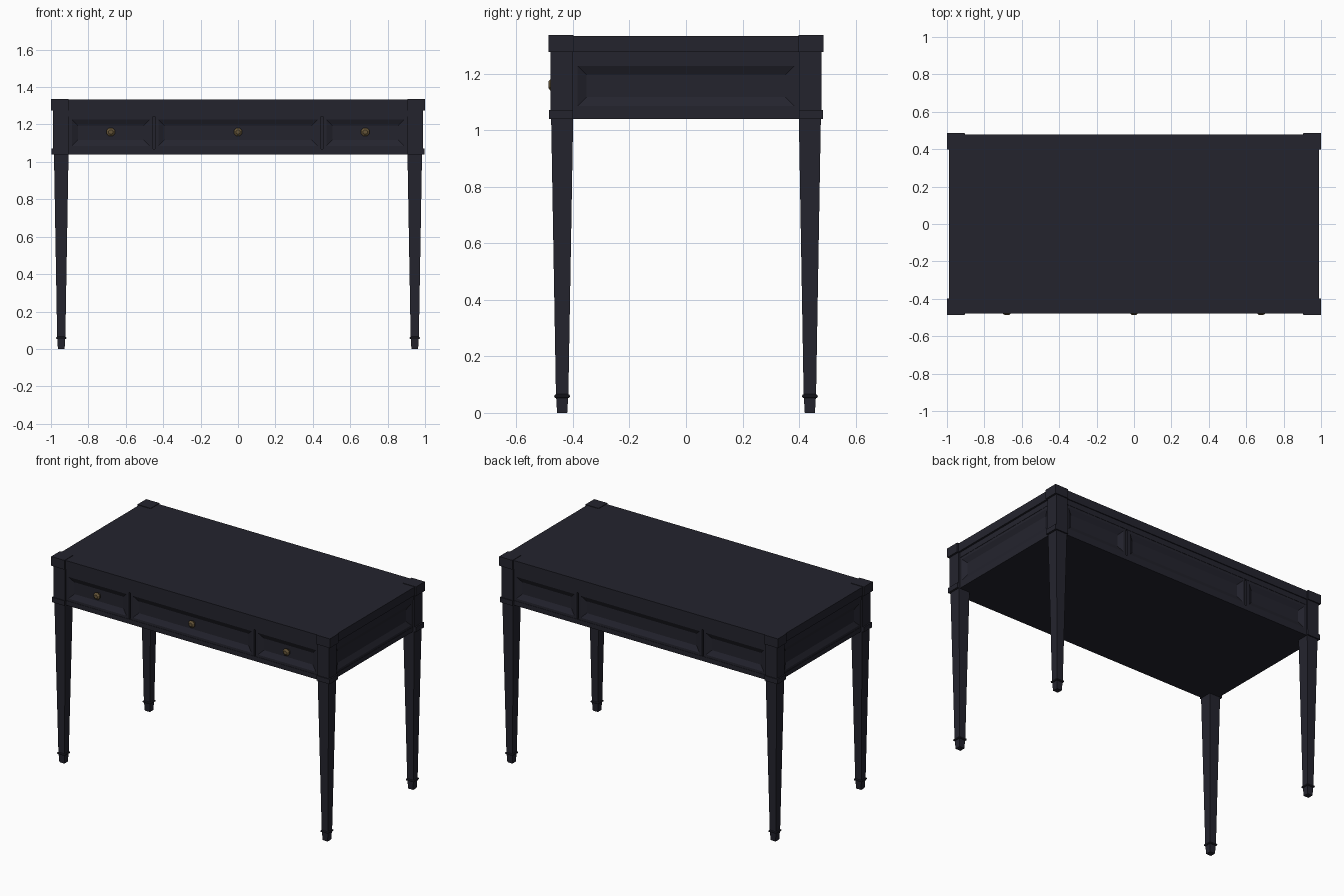
import bpy, bmesh, math
from mathutils import Vector, Matrix

if "Cube" in bpy.data.objects:
    bpy.data.objects.remove(bpy.data.objects["Cube"])

def mat(name, c):
    m = bpy.data.materials.new(name)
    m.diffuse_color = (*c, 1)
    m.use_nodes = True
    m.node_tree.nodes["Principled BSDF"].inputs["Base Color"].default_value = m.diffuse_color
    return m

DARK = mat("dark navy paint", (0.0175, 0.0175, 0.027))
BRASS = mat("aged brass", (0.13, 0.09, 0.04))

def finish(name, bm, m):
    bmesh.ops.recalc_face_normals(bm, faces=bm.faces)
    me = bpy.data.meshes.new(name)
    bm.to_mesh(me)
    bm.free()
    me.materials.append(m)
    ob = bpy.data.objects.new(name, me)
    bpy.context.collection.objects.link(ob)
    return ob

def box(name, x0, x1, y0, y1, z0, z1, m=DARK):
    bm = bmesh.new()
    bmesh.ops.create_cube(bm, size=1)
    for v in bm.verts:
        v.co = ((x0 + x1) / 2 + v.co.x * (x1 - x0),
                (y0 + y1) / 2 + v.co.y * (y1 - y0),
                (z0 + z1) / 2 + v.co.z * (z1 - z0))
    return finish(name, bm, m)

def square_loft(name, cx, cy, rings):
    """Stack of square rings (z, half width) joined into a closed solid."""
    bm = bmesh.new()
    loops = [[bm.verts.new((cx + sx * h, cy + sy * h, z))
              for sx, sy in ((-1, -1), (1, -1), (1, 1), (-1, 1))] for z, h in rings]
    for a, b in zip(loops, loops[1:]):
        for i in range(4):
            j = (i + 1) % 4
            bm.faces.new((a[i], a[j], b[j], b[i]))
    bm.faces.new(loops[0])
    bm.faces.new(loops[-1])
    return finish(name, bm, DARK)

def panel(name, centre, width, angle, z0=1.068, z1=1.245, thick=0.04):
    """Solid panel with sloped recess on its outer (-y before rotation) face."""
    bm = bmesh.new()
    hw, hz, cz = width / 2, (z1 - z0) / 2, (z0 + z1) / 2
    loops = []
    for inset, depth in ((0, thick), (0, 0), (0.018, 0), (0.05, 0.016)):
        loops.append([bm.verts.new((sx * (hw - inset), depth, cz + sz * (hz - inset)))
                      for sx, sz in ((-1, -1), (1, -1), (1, 1), (-1, 1))])
    for a, b in zip(loops, loops[1:]):
        for i in range(4):
            j = (i + 1) % 4
            bm.faces.new((a[i], a[j], b[j], b[i]))
    bm.faces.new(loops[0])
    bm.faces.new(loops[-1])
    bm.transform(Matrix.Translation(Vector(centre)) @ Matrix.Rotation(angle, 4, 'Z'))
    return finish(name, bm, DARK)

# Table top and carcass
box("table_top", -0.99, 0.99, -0.478, 0.478, 1.278, 1.333)
box("carcass", -0.945, 0.945, -0.435, 0.435, 1.042, 1.28)
box("upper_rail", -0.978, 0.978, -0.472, 0.472, 1.243, 1.279)
box("lower_rail", -0.978, 0.978, -0.472, 0.472, 1.04, 1.07)

# Corners: posts, blocks, collars, tapered legs
for sx, side in ((-1, "left"), (1, "right")):
    for sy, end in ((-1, "front"), (1, "back")):
        tag = f"{end}_{side}"
        def corner(name, xi, xo, yi, yo, z0, z1):
            xs, ys = sorted((sx * xi, sx * xo)), sorted((sy * yi, sy * yo))
            box(f"{tag}_{name}", *xs, *ys, z0, z1)
        corner("top_block", 0.905, 1.0, 0.397, 0.487, 1.276, 1.336)
        corner("post", 0.905, 0.988, 0.4, 0.48, 1.04, 1.277)
        corner("collar", 0.904, 0.997, 0.399, 0.485, 1.04, 1.072)
        square_loft(f"{tag}_leg", sx * 0.945, sy * 0.438,
                    [(0, 0.018), (0.052, 0.021), (0.054, 0.026), (0.059, 0.028),
                     (0.064, 0.026), (0.066, 0.022), (1.045, 0.039)])

# Drawer fronts, matching back panels, side panels
for x, w, tag in ((-0.68, 0.452, "left"), (0, 0.888, "middle"), (0.68, 0.452, "right")):
    panel(f"{tag}_drawer_front", (x, -0.47, 0), w, 0)
    panel(f"{tag}_back_panel", (x, 0.47, 0), w, math.pi)
for sx, tag in ((-1, "left"), (1, "right")):
    panel(f"{tag}_side_panel", (sx * 0.976, 0, 0), 0.802, sx * math.pi / 2)

# Brass knobs: stem with octagonal domed head
for x, tag in ((-0.68, "left"), (0, "middle"), (0.68, "right")):
    bm = bmesh.new()
    loops = []
    for y, r in ((-0.452, 0.012), (-0.466, 0.011), (-0.469, 0.022), (-0.478, 0.024), (-0.487, 0.012)):
        loops.append([bm.verts.new((x + r * math.cos((i + .5) * math.pi / 4), y,
                                    1.16 + r * math.sin((i + .5) * math.pi / 4))) for i in range(8)])
    for a, b in zip(loops, loops[1:]):
        for i in range(8):
            j = (i + 1) % 8
            bm.faces.new((a[i], a[j], b[j], b[i]))
    bm.faces.new(loops[0])
    bm.faces.new(loops[-1])
    finish(f"{tag}_knob", bm, BRASS)
